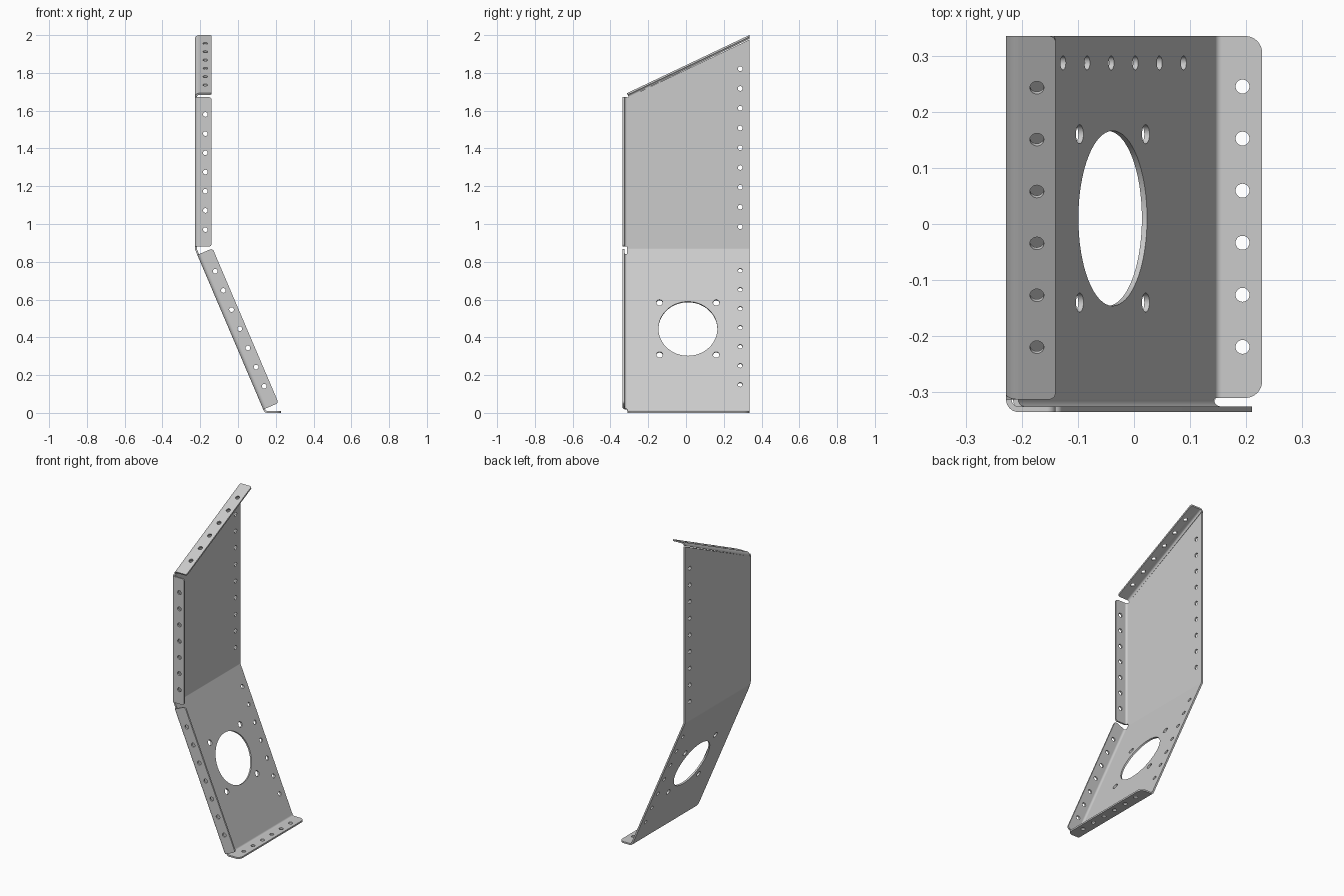
import bpy, bmesh
from math import sin, cos, tan, pi, radians, atan
from mathutils import Vector

cube = bpy.data.objects.get("Cube")
if cube:
    bpy.data.objects.remove(cube)

THICK, BEND = 0.01, 0.022        # sheet thickness, outer bend radius
HALF_Y, OUT_X, KNEE_Z = 0.335, -0.228, 0.866
WIDTH, HOLE_OUT, HOLE_R = 0.088, 0.055, 0.0125
TILT = radians(23.1)             # lower panel lean
RAKE = atan(0.475)               # slope of the top edge
X, Y, Z = Vector((1, 0, 0)), Vector((0, 1, 0)), Vector((0, 0, 1))

steel = bpy.data.materials.new("grey_steel")
steel.use_nodes = True
GREY = (0.6, 0.6, 0.6, 1)
steel.diffuse_color = GREY
steel.node_tree.nodes["Principled BSDF"].inputs["Base Color"].default_value = GREY


def circle(a, b, r, n=32):
    return [(a + r * cos(2 * pi * i / n), b + r * sin(2 * pi * i / n)) for i in range(n)]


def hole_row(first, last, count, b, along_b=False):
    """Evenly spaced round holes along one axis of a plate."""
    spots = [first + (last - first) * i / (count - 1) for i in range(count)]
    return [circle(b, s, HOLE_R, 20) if along_b else circle(s, b, HOLE_R, 20) for s in spots]


def tab(a0, a1, b0, b1, r):
    """Rectangle with its two outer corners rounded."""
    pts = [(a0, b0)]
    for cx, start in ((a0 + r, pi), (a1 - r, pi / 2)):
        for i in range(9):
            t = start - i * pi / 16
            pts.append((cx + r * cos(t), b1 - r + r * sin(t)))
    return pts + [(a1, b0)]


def plate(bm, frame, outline, holes=()):
    """Flat sheet with holes, thickened towards the inner normal."""
    o, u, v, n = frame
    layers = []
    for depth in (0, THICK):
        loops = [[bm.verts.new(o + u * a + v * b + n * depth) for a, b in loop]
                 for loop in (outline, *holes)]
        edges = [bm.edges.new((l[i - 1], l[i])) for l in loops for i in range(len(l))]
        bmesh.ops.triangle_fill(bm, use_beauty=True, edges=edges, normal=n)
        layers.append(loops)
    for low, high in zip(*layers):
        for i in range(len(low)):
            bm.faces.new((low[i - 1], low[i], high[i], high[i - 1]))


def fold(bm, frame, angle, a0, a1, steps=8):
    """Rounded bend at the frame's edge; returns the folded frame and flat start."""
    o, u, v, n = frame
    start = BEND * tan(angle / 2)
    centre = o - v * start + n * BEND
    rings = []
    for i in range(steps + 1):
        t = angle * i / steps
        d = v * sin(t) - n * cos(t)
        rings.append([bm.verts.new(centre + d * r + u * a)
                      for r, a in ((BEND, a0), (BEND, a1), (BEND - THICK, a1), (BEND - THICK, a0))])
    for p, q in zip(rings, rings[1:]):
        for k in range(4):
            bm.faces.new((p[k - 1], p[k], q[k], q[k - 1]))
    bm.faces.new(rings[0])
    bm.faces.new(rings[-1])
    return (o, u, v * cos(angle) + n * sin(angle), n * cos(angle) - v * sin(angle)), start


def finish(name, bm):
    for vert in bm.verts:                       # trim flush with the back edge
        vert.co.y = min(vert.co.y, HALF_Y)
    bmesh.ops.recalc_face_normals(bm, faces=bm.faces)
    mesh = bpy.data.meshes.new(name)
    bm.to_mesh(mesh)
    bm.free()
    mesh.materials.append(steel)
    obj = bpy.data.objects.new(name, mesh)
    bpy.context.collection.objects.link(obj)
    bpy.ops.object.select_all(action="DESELECT")
    obj.select_set(True)
    bpy.context.view_layer.objects.active = obj
    bpy.ops.object.shade_smooth_by_angle(angle=radians(30))


def flange(name, frame, a0, a1, width, radius, holes, angle=pi / 2):
    bm = bmesh.new()
    folded, start = fold(bm, frame, angle, a0, a1)
    plate(bm, folded, tab(a0, a1, start, width, radius), holes)
    finish(name, bm)


# Upper panel, measured down from the knee, with a raked top edge
upper = (Vector((OUT_X, 0, KNEE_Z)), Y, -Z, X)
front_y = -HALF_Y + BEND
knee = BEND * tan(TILT / 2)


def top_v(y):
    return KNEE_Z - (2 - (HALF_Y - y) * tan(RAKE) - BEND / cos(RAKE))


bm = bmesh.new()
plate(bm, upper, [(front_y, -knee), (HALF_Y, -knee), (HALF_Y, top_v(HALF_Y)), (front_y, top_v(front_y))],
      hole_row(KNEE_Z - 1.822, KNEE_Z - 0.985, 9, 0.287, True))
finish("upper_panel", bm)

# Lower panel, leaning forward from the knee bend, with a large port
bm = bmesh.new()
lower, knee = fold(bm, upper, TILT, front_y, HALF_Y)
length = KNEE_Z / cos(TILT)
foot_angle = pi / 2 - TILT
foot = length - BEND * tan(foot_angle / 2)
port_y, port_v = 0.01, 0.461
holes = hole_row(0.126, 0.783, 7, 0.287, True) + [circle(port_y, port_v, 0.156, 64)]
holes += [circle(port_y + sy * 0.15, port_v + sv * 0.15, 0.017, 20) for sy in (-1, 1) for sv in (-1, 1)]
plate(bm, lower, [(front_y, knee), (HALF_Y, knee), (HALF_Y, foot), (front_y, foot)], holes)
finish("lower_panel", bm)


# Front flanges along both panels
def front_edge(frame):
    o, u, v, n = frame
    return (o - u * HALF_Y, v, -u, n)


flange("upper_front_flange", front_edge(upper), -0.806, -0.014, WIDTH, 0.015,
       hole_row(-0.714, -0.104, 7, HOLE_OUT))
flange("lower_front_flange", front_edge(lower), 0.032, 0.922, WIDTH, 0.015,
       hole_row(0.149, 0.811, 7, 0.053))

# Raked top flange
slope = Vector((0, cos(RAKE), sin(RAKE)))
rise = Vector((0, -sin(RAKE), cos(RAKE)))
flange("top_flange", (Vector((OUT_X, HALF_Y, 2)), slope, rise, X), -0.717, 0, WIDTH, 0.012,
       hole_row(-0.102, -0.614, 6, HOLE_OUT))

# Foot flange flat on the ground
o, u, v, n = lower
flange("foot_flange", (o + v * length, u, v, n), -0.31, HALF_Y, 0.087, 0.03,
       hole_row(0.245, -0.219, 6, 0.052), foot_angle)
